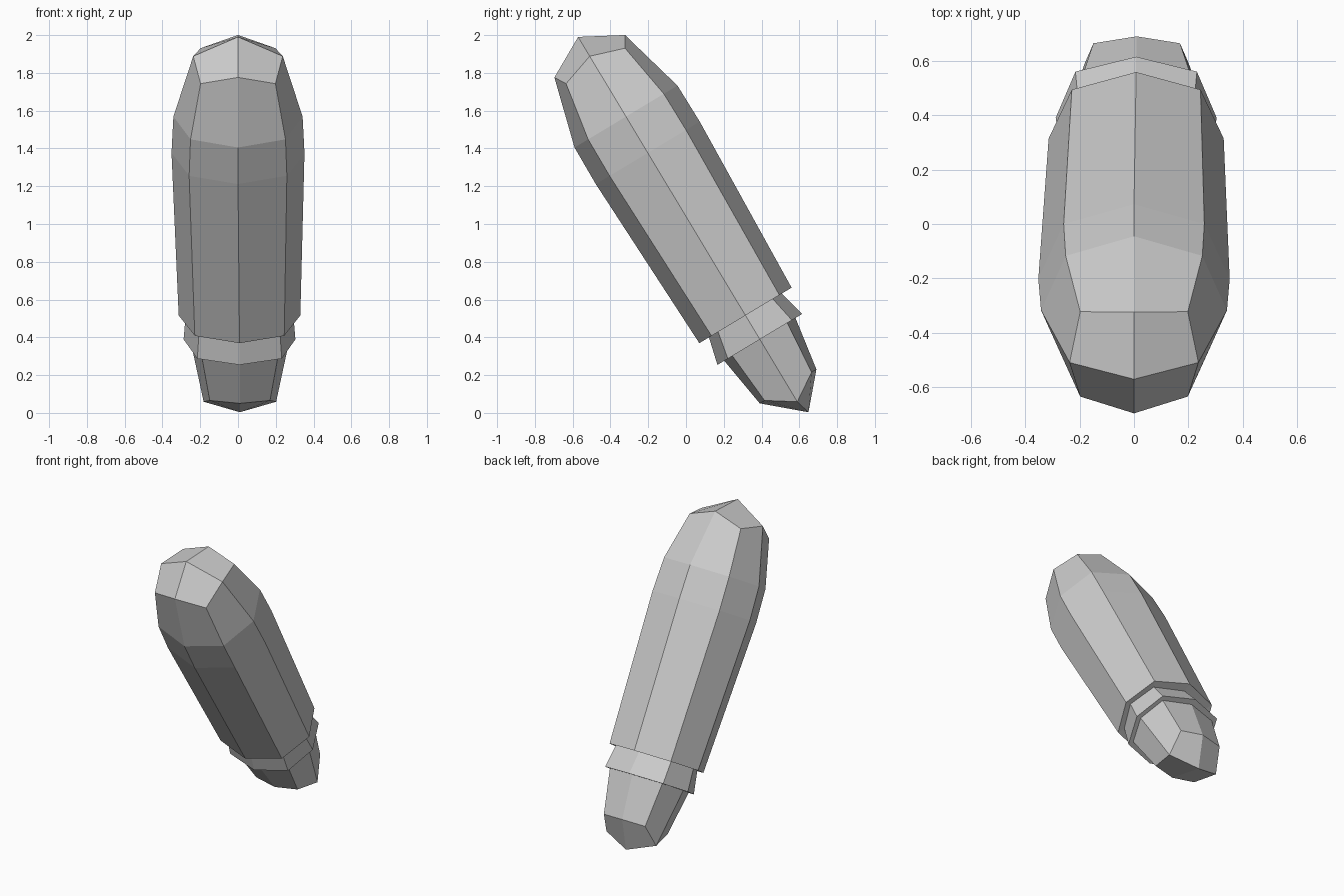
import bpy, bmesh
from math import cos, sin, pi, radians
from mathutils import Matrix

old = bpy.data.objects.get("Cube")
if old:
    bpy.data.objects.remove(old, do_unlink=True)

grey = bpy.data.materials.new("plain grey")
grey.use_nodes = True
COLOUR = (0.6, 0.6, 0.6, 1)
grey.diffuse_color = COLOUR
grey.node_tree.nodes["Principled BSDF"].inputs["Base Color"].default_value = COLOUR

# The whole shape leans forward along a tilted axis
LEAN = Matrix.Translation((0, 0.459, 0.276)) @ Matrix.Rotation(radians(31), 4, 'X')


def ring(bm, h, rx, ry, corner=0.735, corner_dh=0, side_dh=0, shift=0.0):
    """Eight-sided ring: even points are mid-sides, odd points are corners."""
    verts = []
    for k in range(8):
        c, s = round(cos(k * pi / 4)), 0
        c = 0 if k in (2, 6) else (1 if k in (0, 1, 7) else -1)
        s = 0 if k in (0, 4) else (1 if k in (1, 2, 3) else -1)
        f = corner if k % 2 else 1
        dh = corner_dh if k % 2 else (side_dh if k in (0, 4) else 0)
        verts.append(bm.verts.new((c * rx * f + shift, s * ry * f, h + dh)))
    return verts


def part(name, rings, tip=None, tip_at_start=True):
    """Loft the rings; an optional tip closes one end with four quads."""
    bm = bmesh.new()
    loops = [ring(bm, **r) for r in rings]
    for a, b in zip(loops, loops[1:]):
        for k in range(8):
            j = (k + 1) % 8
            bm.faces.new((a[k], b[k], b[j], a[j]))
    if tip:
        apex = bm.verts.new(tip)
        loop = loops[0] if tip_at_start else loops[-1]
        for k in range(0, 8, 2):
            quad = (apex, loop[k], loop[k + 1], loop[(k + 2) % 8])
            bm.faces.new(quad if tip_at_start else (quad[0], *quad[:0:-1]))
    bmesh.ops.transform(bm, matrix=LEAN, verts=bm.verts)
    bm.normal_update()
    mesh = bpy.data.meshes.new(name)
    bm.to_mesh(mesh)
    bm.free()
    mesh.materials.append(grey)
    obj = bpy.data.objects.new(name, mesh)
    bpy.context.collection.objects.link(obj)
    return obj


# Sections shared between neighbouring parts
collar_top = dict(h=0.282, rx=0.285, ry=0.225, corner=0.75, shift=0.008)
tail_top = dict(h=0.132, rx=0.263, ry=0.22, corner=0.77, shift=0.01)

# Long rounded body with an overhanging lower lip
part("body", [
    dict(h=1.881, rx=0.237, ry=0.218, corner=0.835, corner_dh=-0.06),
    dict(h=1.508, rx=0.342, ry=0.318),
    dict(h=1.284, rx=0.352, ry=0.321),
    dict(h=0.28, rx=0.322, ry=0.285, shift=0.008),
    collar_top,
], tip=(0, 0, 2.0))

# Narrow flared collar
part("collar", [
    collar_top,
    dict(h=0.132, rx=0.296, ry=0.262, corner=0.755, shift=0.008),
    tail_top,
])

# Tapered tail with a blunt pointed end
part("tail", [
    tail_top,
    dict(h=-0.158, rx=0.192, ry=0.175, corner=0.83, side_dh=-0.095, shift=0.01),
], tip=(0.01, 0.022, -0.331), tip_at_start=False)
